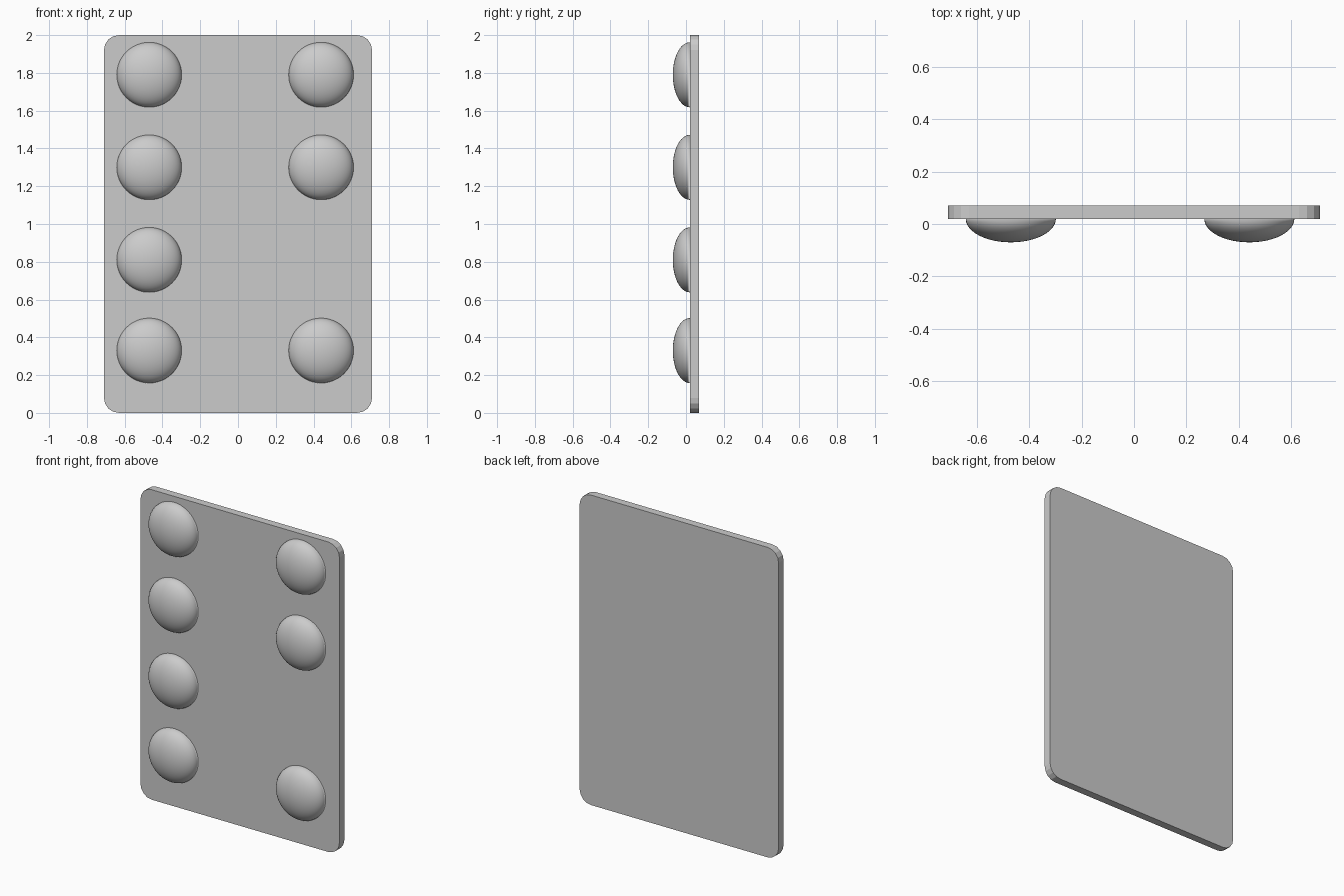
import bpy
import bmesh
import math
from mathutils import Matrix, Vector

if "Cube" in bpy.data.objects:
    bpy.data.objects.remove(bpy.data.objects["Cube"], do_unlink=True)

grey = bpy.data.materials.new("plain_grey")
grey.use_nodes = True
COLOUR = (0.6, 0.6, 0.6, 1)
grey.diffuse_color = COLOUR
grey.node_tree.nodes["Principled BSDF"].inputs["Base Color"].default_value = COLOUR

WIDTH, HEIGHT, FRONT, BACK = 1.42, 2.0, 0.02, 0.07
RADIUS, DEPTH = 0.172, 0.09


def add_object(name, bm):
    bmesh.ops.recalc_face_normals(bm, faces=bm.faces)
    mesh = bpy.data.meshes.new(name)
    bm.to_mesh(mesh)
    bm.free()
    mesh.materials.append(grey)
    obj = bpy.data.objects.new(name, mesh)
    bpy.context.collection.objects.link(obj)
    return obj


# Thin upright panel with rounded corners
bm = bmesh.new()
size = Matrix.Diagonal((WIDTH, BACK - FRONT, HEIGHT, 1))
place = Matrix.Translation((0, (FRONT + BACK) / 2, HEIGHT / 2))
bmesh.ops.create_cube(bm, size=1, matrix=place @ size)
corners = [e for e in bm.edges
           if abs(e.verts[0].co.y - e.verts[1].co.y) > 0.01]
bmesh.ops.bevel(bm, geom=corners, offset=0.08, offset_type="OFFSET",
                segments=4, profile=0.5, affect="EDGES")
add_object("panel", bm)


# Flattened half-ball, its open rim resting on the panel
def add_dome(name, x, z):
    bm = bmesh.new()
    bmesh.ops.create_uvsphere(bm, u_segments=48, v_segments=24, radius=1)
    bmesh.ops.bisect_plane(bm, geom=bm.verts[:] + bm.edges[:] + bm.faces[:],
                           plane_co=(0, 0, 0), plane_no=(0, 0, -1),
                           clear_outer=True)
    bm.transform(Matrix.Translation((x, FRONT, z))
                 @ Matrix.Rotation(math.pi / 2, 4, "X")
                 @ Matrix.Diagonal((RADIUS, RADIUS, DEPTH, 1)))
    for face in bm.faces:
        face.smooth = True
    obj = add_object(name, bm)
    # Keep every shell facing outwards
    if sum(p.normal.y for p in obj.data.polygons) > 0:
        obj.data.flip_normals()


ROWS = {"top": 1.79, "upper": 1.30, "lower": 0.81, "bottom": 0.33}
for row, z in ROWS.items():
    add_dome("right_dome_" + row, -0.47, z)
    if row != "lower":
        add_dome("left_dome_" + row, 0.44, z)
